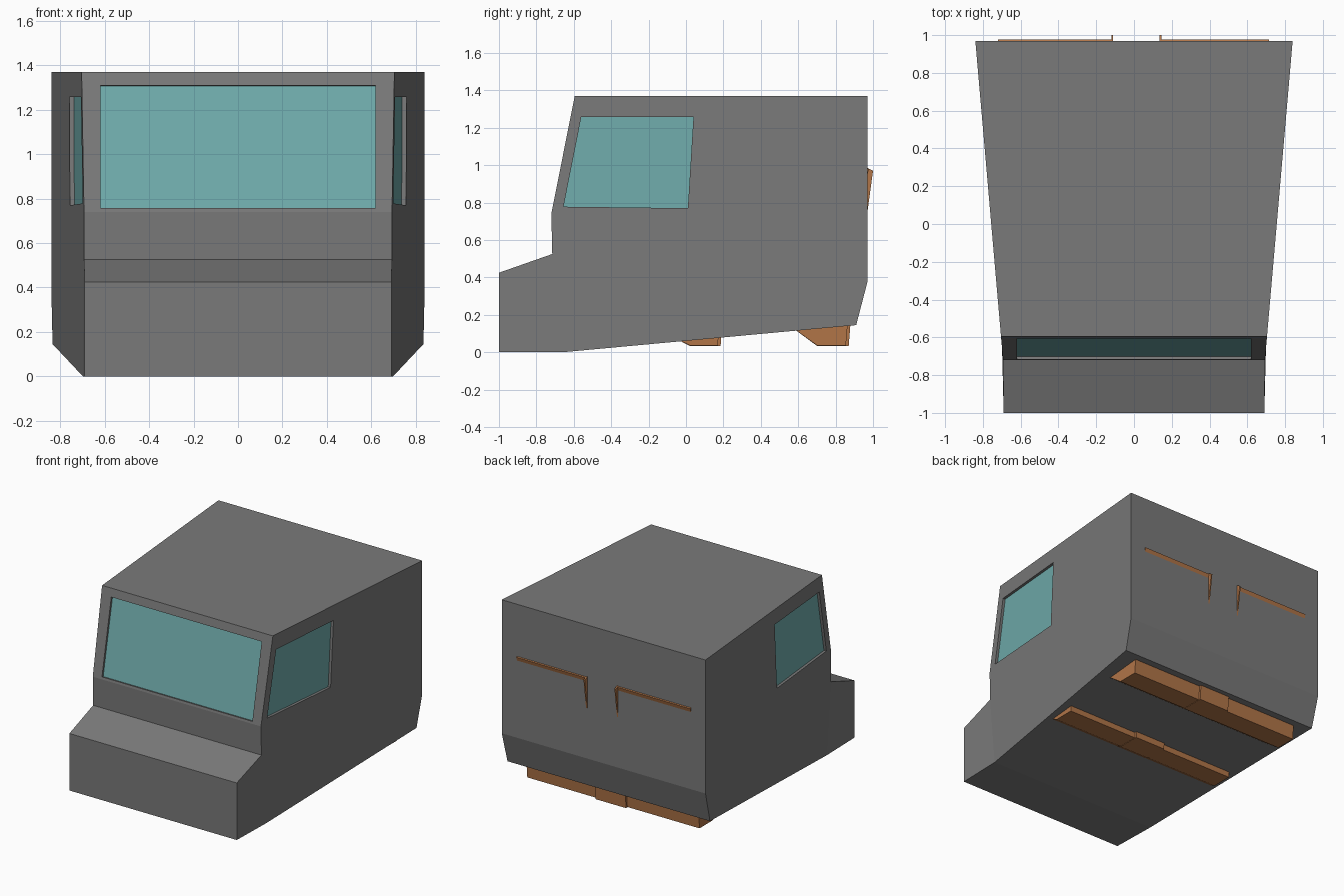
import bpy, bmesh
from mathutils import Vector

if "Cube" in bpy.data.objects:
    bpy.data.objects.remove(bpy.data.objects["Cube"])


def material(name, color):
    m = bpy.data.materials.new(name)
    m.diffuse_color = color
    m.use_nodes = True
    m.node_tree.nodes["Principled BSDF"].inputs["Base Color"].default_value = m.diffuse_color
    return m


paint = material("dark_grey", (0.194, 0.194, 0.194, 1))
glass = material("glass_teal", (0.162, 0.413, 0.413, 1))
wood = material("wood_brown", (0.44, 0.178, 0.064, 1))


def half_width(y):
    # walls flare towards the back; the hood is nearly parallel
    return 0.695 + 0.0868 * (y + 0.7) if y > -0.8 else 0.69


def finish(name, bm, mat=None):
    bmesh.ops.recalc_face_normals(bm, faces=bm.faces)
    me = bpy.data.meshes.new(name)
    bm.to_mesh(me)
    bm.free()
    ob = bpy.data.objects.new(name, me)
    bpy.context.collection.objects.link(ob)
    if mat:
        me.materials.append(mat)
    return ob


def prism(name, ring_a, ring_b, mat=None):
    bm = bmesh.new()
    a = [bm.verts.new(p) for p in ring_a]
    b = [bm.verts.new(p) for p in ring_b]
    n = len(a)
    bm.faces.new(a)
    bm.faces.new(b)
    for i in range(n):
        j = (i + 1) % n
        bm.faces.new((a[i], a[j], b[j], b[i]))
    return finish(name, bm, mat)


def x_prism(name, x0, x1, profile, mat):
    return prism(name, [(x0, y, z) for y, z in profile],
                 [(x1, y, z) for y, z in profile], mat)


# Cab body: side profile (y, z), split into hood and cab side panels
profile = [(-1, 0), (-1, 0.425), (-0.715, 0.525), (-0.72, 0.74), (-0.595, 1.37),
           (0.97, 1.37), (0.97, 0.375), (0.91, 0.145), (-0.66, 0)]
bm = bmesh.new()
sides = [[bm.verts.new((s * half_width(y), y, z)) for y, z in profile] for s in (-1, 1)]
for v in sides:
    bm.faces.new((v[0], v[1], v[2], v[8]))
    bm.faces.new(v[2:])
for i in range(len(profile)):
    j = (i + 1) % len(profile)
    bm.faces.new((sides[0][i], sides[0][j], sides[1][j], sides[1][i]))
body = finish("cab_body", bm, paint)


# Recessed windows: cut a pocket, then lay a pane on its floor
def window(name, quad, inward, depth=0.02):
    quad = [Vector(p) for p in quad]
    inward = Vector(inward)
    cutter = prism(name + "_cutter", [p - inward * 0.05 for p in quad],
                   [p + inward * (depth + 0.005) for p in quad], paint)
    cutter.hide_render = True
    cutter.hide_set(True)
    mod = body.modifiers.new(name, 'BOOLEAN')
    mod.operation = 'DIFFERENCE'
    mod.solver = 'EXACT'
    mod.object = cutter
    prism(name + "_pane", [p + inward * depth for p in quad],
          [p + inward * (depth + 0.015) for p in quad], glass)


def screen_y(z):
    return -0.72 + 0.125 * (z - 0.74) / 0.63


window("windscreen", [(x, screen_y(z), z) for x, z in
                      [(-0.62, 0.757), (0.62, 0.757), (0.62, 1.31), (-0.62, 1.31)]],
       (0, 0.981, -0.195), 0.015)
side_quad = [(-0.655, 0.778), (0.01, 0.77), (0.04, 1.257), (-0.56, 1.257)]
for s, label in ((-1, "left"), (1, "right")):
    window(label + "_window", [(s * half_width(y), y, z) for y, z in side_quad], (-s, 0, 0))

# Seat bases showing under the floor, with a slightly deeper centre block
for label, base in (("front", [(-0.05, 0.07), (0.02, 0.037), (0.17, 0.037), (0.175, 0.1)]),
                    ("rear", [(0.57, 0.13), (0.70, 0.037), (0.855, 0.037), (0.865, 0.16)])):
    x_prism(label + "_seat_base", -0.71, 0.71, base, wood)
    centre = [base[0], (base[1][0], 0.034), (base[2][0] + 0.015, 0.034),
              (base[3][0] + 0.015, base[3][1])]
    x_prism(label + "_seat_centre", -0.115, 0.135, centre, wood)

# Backrest edges showing through the rear wall: long rail plus tapered upright
for label, outer, inner, step in (("left", -0.72, -0.11, -0.01), ("right", 0.715, 0.135, 0.01)):
    x_prism(label + "_rear_rail", outer, inner,
            [(0.955, 0.99), (0.978, 0.978), (0.967, 0.94), (0.955, 0.94)], wood)
    x_prism(label + "_rear_upright", inner, inner + step,
            [(0.955, 0.99), (0.97, 0.985), (1.0, 0.97), (0.97, 0.75), (0.955, 0.75)], wood)
